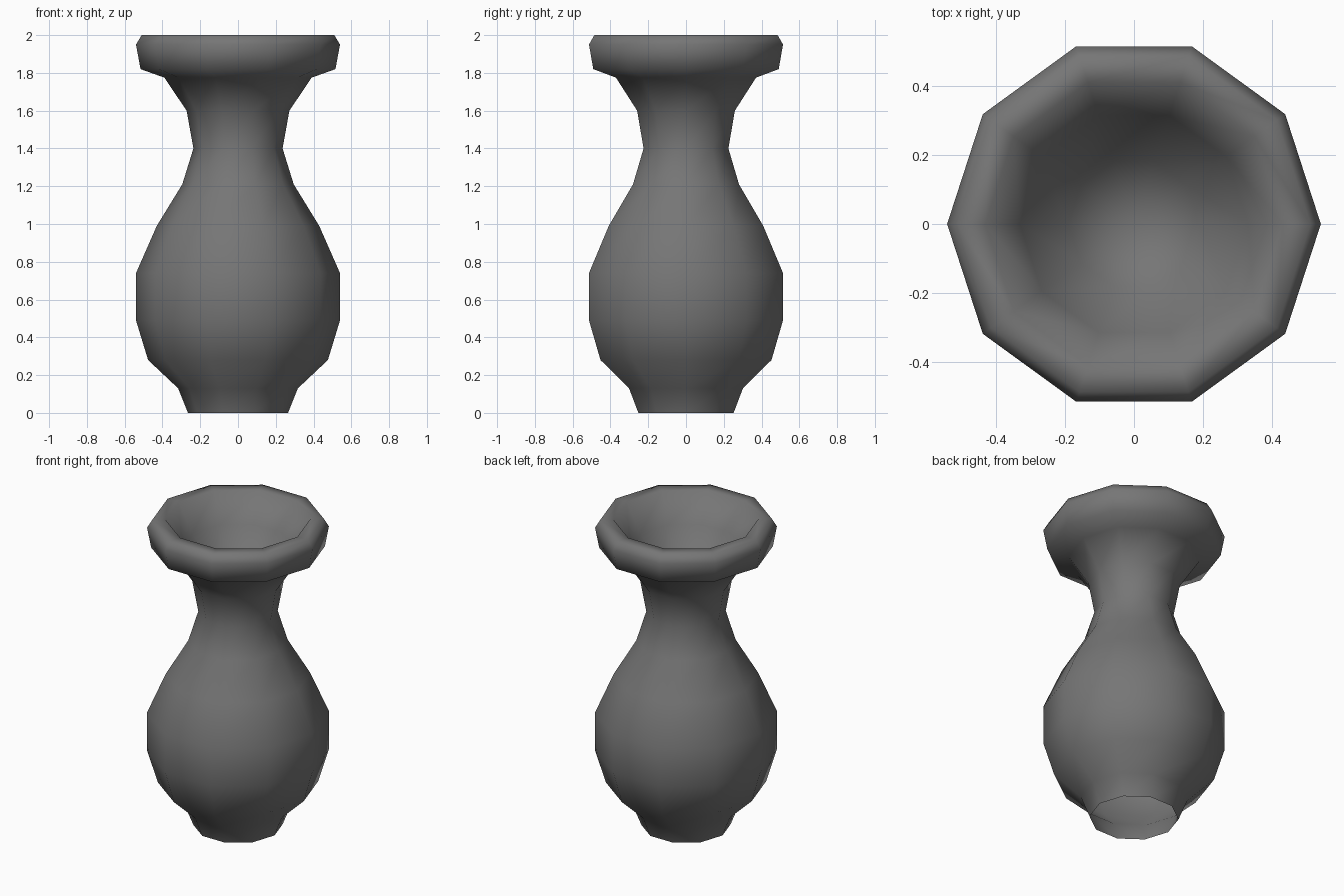
import bpy, bmesh, math

if "Cube" in bpy.data.objects:
    bpy.data.objects.remove(bpy.data.objects["Cube"])

SIDES = 10

# Profile (radius, height): foot, belly, neck, lip, then the funnel-shaped mouth
profile = [
    (0.265, 0.0), (0.317, 0.13), (0.476, 0.28), (0.54, 0.49), (0.54, 0.74),
    (0.43, 0.99), (0.295, 1.21), (0.236, 1.40), (0.272, 1.60), (0.39, 1.775),
    (0.516, 1.82), (0.54, 1.95), (0.51, 2.0), (0.43, 2.0), (0.33, 1.82),
    (0.19, 1.64),
]
MOUTH_CENTRE_Z = 1.52


def ring(bm, r, z):
    step = 2 * math.pi / SIDES
    return [bm.verts.new((r * math.cos(i * step), r * math.sin(i * step), z))
            for i in range(SIDES)]


bm = bmesh.new()
rings = [ring(bm, r, z) for r, z in profile]

# Walls; the foot stays open underneath
for low, high in zip(rings, rings[1:]):
    for i in range(SIDES):
        j = (i + 1) % SIDES
        bm.faces.new((low[i], low[j], high[j], high[i]))

# Bottom of the mouth
centre = bm.verts.new((0, 0, MOUTH_CENTRE_Z))
for i in range(SIDES):
    bm.faces.new((rings[-1][i], rings[-1][(i + 1) % SIDES], centre))

for f in bm.faces:
    f.smooth = True

mesh = bpy.data.meshes.new("vase")
bm.to_mesh(mesh)
bm.free()

# Dark grey glaze
glaze = bpy.data.materials.new("dark_glaze")
glaze.diffuse_color = (0.18, 0.18, 0.18, 1)
glaze.use_nodes = True
glaze.node_tree.nodes["Principled BSDF"].inputs["Base Color"].default_value = glaze.diffuse_color
mesh.materials.append(glaze)

vase = bpy.data.objects.new("vase", mesh)
bpy.context.collection.objects.link(vase)
